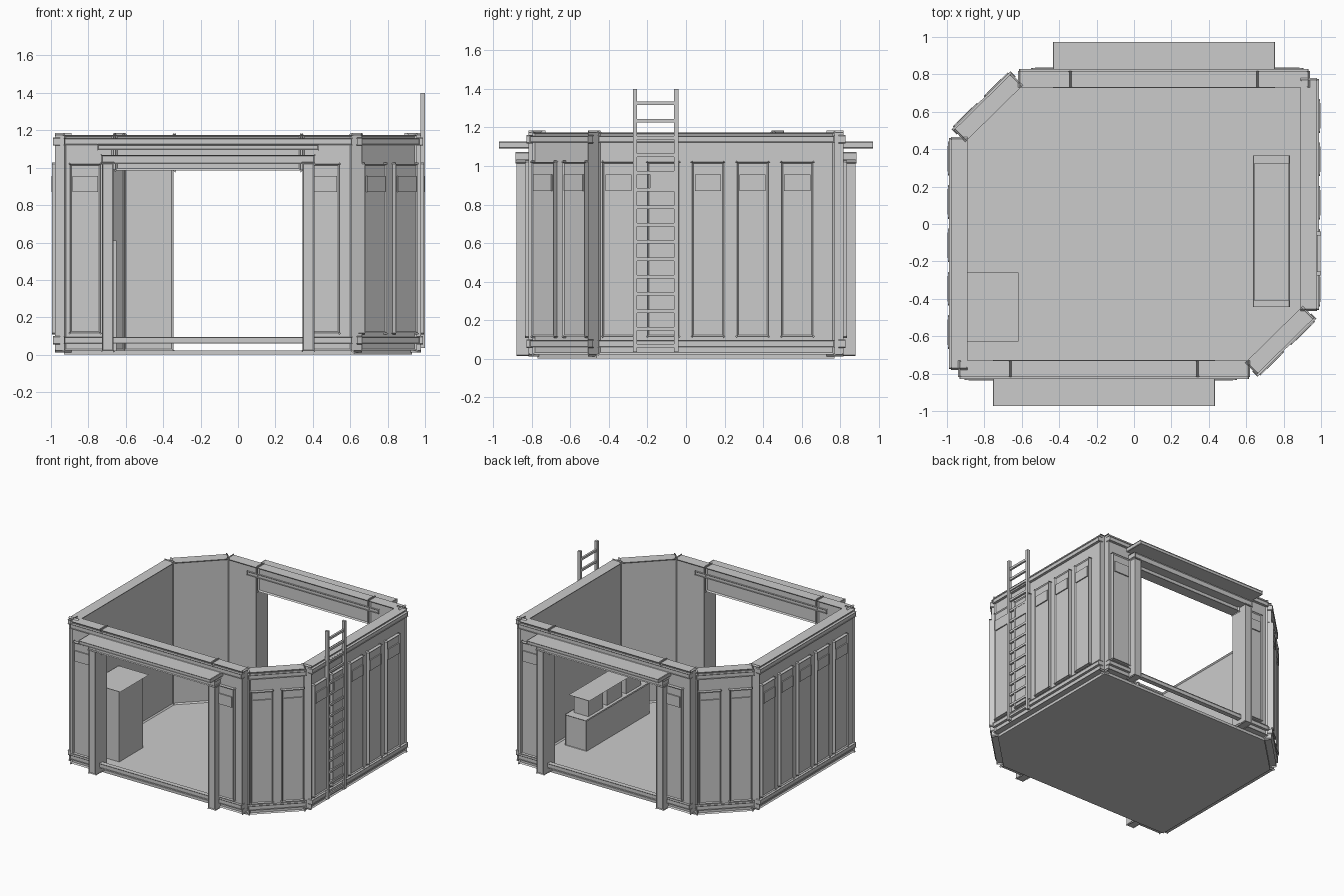
import bpy, bmesh, math
from mathutils import Matrix

if "Cube" in bpy.data.objects:
    bpy.data.objects.remove(bpy.data.objects["Cube"])

grey = bpy.data.materials.new("plain grey")
grey.diffuse_color = (0.6, 0.6, 0.6, 1)
grey.use_nodes = True
grey.node_tree.nodes["Principled BSDF"].inputs["Base Color"].default_value = grey.diffuse_color


def finish(name, bm):
    bmesh.ops.recalc_face_normals(bm, faces=bm.faces)
    me = bpy.data.meshes.new(name)
    bm.to_mesh(me)
    bm.free()
    me.materials.append(grey)
    ob = bpy.data.objects.new(name, me)
    bpy.context.collection.objects.link(ob)
    return ob


def box(name, m, s, d, z, bevel=0.0, top_only=False):
    """Box in a wall frame: s along the wall, d outward from its inner face, z up."""
    bm = bmesh.new()
    bmesh.ops.create_cube(bm, size=1)
    for v in bm.verts:
        v.co = (s[0] + (v.co.x + .5) * (s[1] - s[0]),
                -(d[0] + (v.co.y + .5) * (d[1] - d[0])),
                z[0] + (v.co.z + .5) * (z[1] - z[0]))
    if bevel:
        edges = [e for e in bm.edges
                 if not top_only or all(v.co.z > z[1] - 1e-4 for v in e.verts)]
        bmesh.ops.bevel(bm, geom=edges, offset=bevel, segments=1, affect='EDGES')
    bm.transform(m)
    return finish(name, bm)


def frame(x, y, angle, turn):
    return (Matrix.Rotation(turn, 4, 'Z') @ Matrix.Translation((x, y, 0))
            @ Matrix.Rotation(angle, 4, 'Z'))


def panel(side, m, c):
    box(side + "_panel", m, (c - .0825, c + .0825), (.06, .087), (.115, 1.02), .008)
    box(side + "_panel_plate", m, (c - .068, c + .068), (.08, .096), (.87, .955))


def bands(side, m, s):
    box(side + "_upper_band", m, s, (.055, .085), (1.122, 1.157), .004)
    box(side + "_lower_band", m, s, (.055, .085), (.06, .095), .004)


# walls: one half is built, then repeated turned by 180 degrees
for half, turn in (("front", 0), ("back", math.pi)):
    # doorway wall
    m = frame(0, -.74, 0, turn)
    box(half + "_wall_wide", m, (-.93, -.665), (0, .068), (.022, 1.175), .01)
    box(half + "_wall_narrow", m, (.345, .61), (0, .068), (.022, 1.175), .01)
    box(half + "_door_header", m, (-.655, .335), (0, .068), (.985, 1.175), .01)
    box(half + "_door_header_core", m, (-.68, .36), (.008, .06), (.99, 1.165))
    bands(half, m, (-.93, .61))
    for c in (-.817, .46):
        panel(half, m, c)
    for s in ((-.728, -.665), (.345, .408)):
        box(half + "_door_post", m, s, (.05, .133), (.02, 1.03), .006)
    box(half + "_door_beam", m, (-.73, .41), (.05, .138), (1.02, 1.068), .006)
    box(half + "_awning", m, (-.75, .43), (-.008, .228), (1.095, 1.123), .004)
    # slanted corner wall
    m = frame(.755, -.5975, math.atan2(.285, .29), turn)
    box(half + "_corner_wall", m, (-.206, .206), (0, .068), (.022, 1.175), .01)
    bands(half + "_corner", m, (-.217, .217))
    for c in (-.116, .116):
        panel(half + "_corner", m, c)
    # side wall
    m = frame(.90, 0, math.pi / 2, turn)
    box(half + "_side_wall", m, (-.455, .77), (0, .068), (.022, 1.175), .01)
    bands(half + "_side", m, (-.455, .77))
    for i in range(5):
        panel(half + "_side", m, -.35 + .232 * i)

# floor slab
bm = bmesh.new()
outline = [(-.93, -.77), (.62, -.77), (.93, -.465), (.93, .77), (-.62, .77), (-.93, .465)]
face = bm.faces.new([bm.verts.new((x, y, 0)) for x, y in outline])
ext = bmesh.ops.extrude_face_region(bm, geom=[face])
for v in ext["geom"]:
    if isinstance(v, bmesh.types.BMVert):
        v.co.z = .022
finish("floor", bm)

# ladder on the right wall
m = frame(.90, 0, math.pi / 2, 0)
for y in (-.265, -.05):
    box("ladder_rail", m, (y - .011, y + .011), (.076, .1), (.035, 1.4))
for i in range(15):
    z = .066 + .09 * i
    box("ladder_rung", m, (-.26, -.055), (.08, .096), (z - .009, z + .009))

# bench with three small units, and a cabinet
world = Matrix.Identity(4)
box("bench", world, (.64, .83), (-.36, .44), (.02, .27), .005)
for y in (.2, -.04, -.285):
    box("bench_unit", world, (.67, .80), (-y - .095, -y + .095), (.265, .415), .028, True)
box("cabinet", world, (-.86, -.65), (.29, .595), (.02, .61), .032, True)
